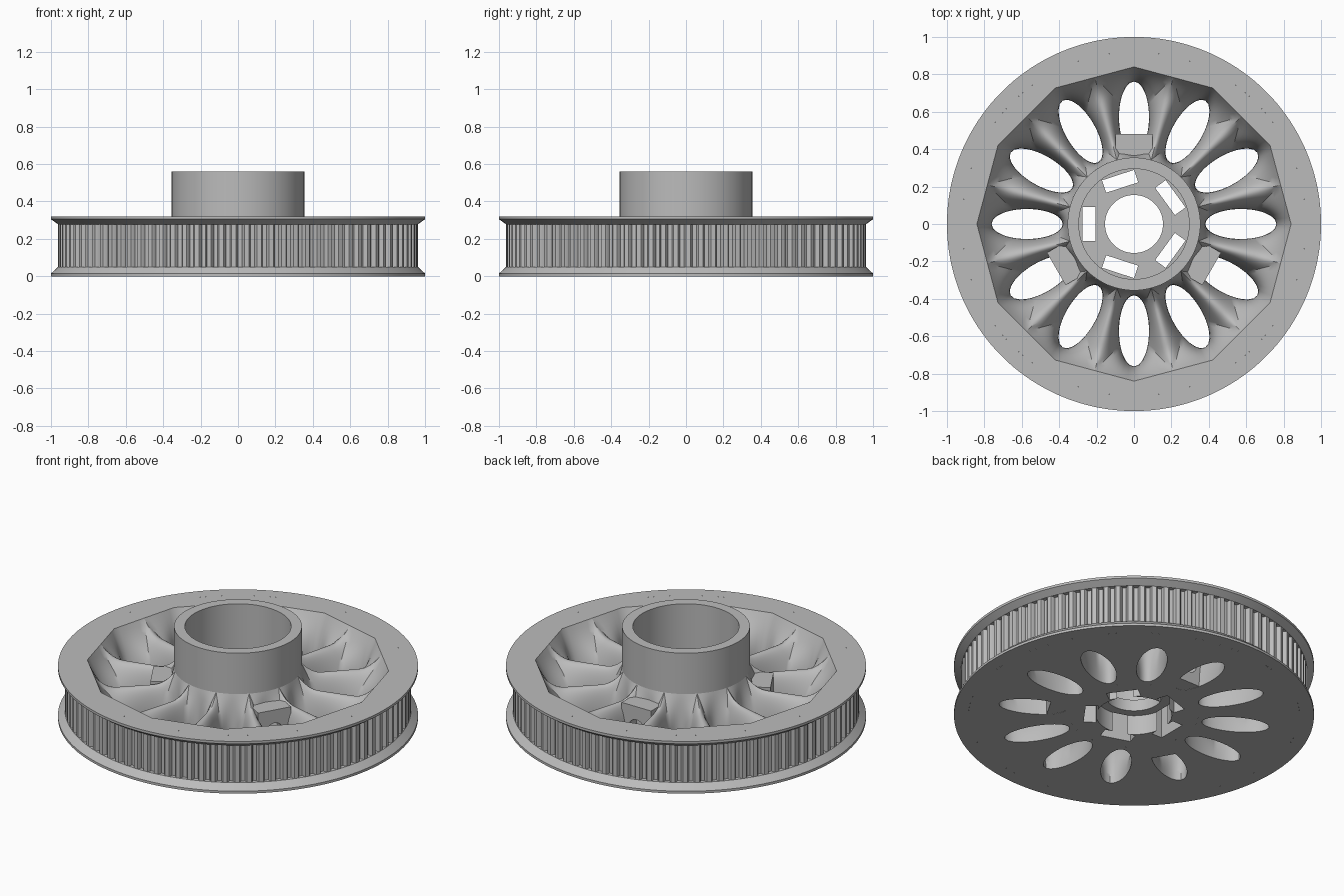
import bpy, bmesh, math
from math import sin, cos, pi, radians, sqrt
from mathutils import Vector, Matrix

cube = bpy.data.objects.get("Cube")
if cube:
    bpy.data.objects.remove(cube, do_unlink=True)

grey = bpy.data.materials.new("plain_grey")
grey.use_nodes = True
colour = (0.5, 0.5, 0.5, 1)
grey.diffuse_color = colour
grey.node_tree.nodes["Principled BSDF"].inputs["Base Color"].default_value = colour

HUB_R, RIM_R, TOP, JOIN_R = 0.355, 0.84, 0.32, 0.92
HALF = radians(15)
APOTHEM = RIM_R * cos(HALF)


def finish(name, bm, recalc=True):
    bmesh.ops.remove_doubles(bm, verts=bm.verts, dist=0.0002)
    if recalc:
        bmesh.ops.recalc_face_normals(bm, faces=bm.faces)
    mesh = bpy.data.meshes.new(name)
    bm.to_mesh(mesh)
    bm.free()
    mesh.materials.append(grey)
    obj = bpy.data.objects.new(name, mesh)
    bpy.context.collection.objects.link(obj)
    return obj


def smooth(obj, angle=35):
    bpy.ops.object.select_all(action='DESELECT')
    obj.select_set(True)
    bpy.context.view_layer.objects.active = obj
    bpy.ops.object.shade_smooth_by_angle(angle=radians(angle))


def lathe(name, profile, steps, closed=False):
    """Spin (radius, height) points around z, counter-clockwise outline."""
    bm = bmesh.new()
    rings = [[bm.verts.new((r * cos(2 * pi * i / steps), r * sin(2 * pi * i / steps), z))
              for i in range(steps)] for r, z in profile]
    pairs = list(zip(rings, rings[1:]))
    if closed:
        pairs.append((rings[-1], rings[0]))
    for a, b in pairs:
        for i in range(steps):
            j = (i + 1) % steps
            bm.faces.new((a[i], a[j], b[j], b[i]))
    return finish(name, bm, recalc=False)


def cut(obj, cutter):
    mod = obj.modifiers.new("cut", 'BOOLEAN')
    mod.operation = 'DIFFERENCE'
    mod.solver = 'EXACT'
    mod.object = cutter
    bpy.context.view_layer.objects.active = obj
    bpy.ops.object.modifier_apply(modifier=mod.name)
    bpy.data.objects.remove(cutter, do_unlink=True)


def box(bm, low, high, turn):
    size = Vector(high) - Vector(low)
    mid = (Vector(high) + Vector(low)) / 2
    m = Matrix.Rotation(turn, 4, 'Z') @ Matrix.Translation(mid) @ Matrix.Diagonal((*size, 1))
    bmesh.ops.create_cube(bm, size=1, matrix=m)


# Flanges and the band's inner closing walls
smooth(lathe("lower_flange", [(JOIN_R, 0), (1, 0), (1, 0.015), (0.962, 0.05), (0.9, 0.05)], 180))
smooth(lathe("upper_flange", [(0.9, 0.278), (0.962, 0.278), (1, 0.305), (1, TOP), (JOIN_R, TOP)], 180))

# Toothed belt band
TEETH = 90
tooth = [(0, 0.962), (0.36, 0.962), (0.44, 0.955), (0.52, 0.938), (0.84, 0.938), (0.92, 0.955)]
bm = bmesh.new()
low, high = [], []
for t in range(TEETH):
    for u, r in tooth:
        a = 2 * pi * (t + u) / TEETH
        low.append(bm.verts.new((r * cos(a), r * sin(a), 0.05)))
        high.append(bm.verts.new((r * cos(a), r * sin(a), 0.278)))
for i in range(len(low)):
    j = (i + 1) % len(low)
    bm.faces.new((low[i], low[j], high[j], high[i]))
smooth(finish("toothed_band", bm, recalc=False), 30)

# Dished web with twelve oval openings: one wedge repeated around
CENTRE, LONG, SHORT = 0.572, 0.19, 0.08


def polar(r, a):
    return Vector((r * cos(a), r * sin(a)))


def web_height(p, s):
    r = p.length
    a = abs(math.atan2(p.y, p.x))
    to_rim = max(0, APOTHEM - r * cos(HALF - a))
    rim_rise = max(0, 1 - to_rim / 0.13) ** 2
    hub_rise = max(0, 1 - (r - HUB_R) / 0.12) ** 2
    return 0.24 * sqrt(1 - (1 - s) ** 2) + s * (0.08 * rim_rise + 0.07 * hub_rise)


N_ARC, N_SIDE, N_RIM, N_S = 10, 16, 6, 16
corner_a, corner_b, tip = polar(APOTHEM, -HALF), polar(APOTHEM, HALF), Vector((RIM_R, 0))
edge = [polar(HUB_R, HALF - 2 * HALF * i / N_ARC) for i in range(N_ARC)]
edge += [polar(HUB_R + (APOTHEM - HUB_R) * i / N_SIDE, -HALF) for i in range(N_SIDE)]
rim_start = len(edge)
edge += [corner_a.lerp(tip, i / N_RIM) for i in range(N_RIM)]
edge += [tip.lerp(corner_b, i / N_RIM) for i in range(N_RIM)]
rim_end = len(edge)
edge += [polar(APOTHEM + (HUB_R - APOTHEM) * i / N_SIDE, HALF) for i in range(N_SIDE)]

bm = bmesh.new()
for k in range(12):
    rot = Matrix.Rotation(k * 2 * HALF, 3, 'Z')

    def vert(p, z):
        return bm.verts.new(rot @ Vector((p.x, p.y, z)))

    columns, floor, lips = [], [], {}
    for i, outer in enumerate(edge):
        d = outer - Vector((CENTRE, 0))
        inner = Vector((CENTRE, 0)) + d / sqrt((d.x / LONG) ** 2 + (d.y / SHORT) ** 2)
        col = []
        for n in range(N_S + 1):
            s = (n / N_S) ** 2
            p = inner.lerp(outer, s)
            col.append(vert(p, web_height(p, s)))
        columns.append(col)
        floor.append(vert(outer, 0))
        if rim_start <= i <= rim_end:
            q = outer.normalized() * JOIN_R
            lips[i] = (vert(q, TOP), vert(q, 0))
    for i in range(len(edge)):
        j = (i + 1) % len(edge)
        a, b = columns[i], columns[j]
        for n in range(N_S):
            bm.faces.new((a[n], b[n], b[n + 1], a[n + 1]))
        bm.faces.new((floor[i], floor[j], b[0], a[0]))
        if i in lips and j in lips:
            bm.faces.new((a[-1], b[-1], lips[j][0], lips[i][0]))
            bm.faces.new((lips[i][1], lips[j][1], floor[j], floor[i]))
smooth(finish("spoked_web", bm, recalc=False), 40)

# Hub with stepped bore, cut by five slots
hub = lathe("hub", [(0.21, 0), (HUB_R, 0), (HUB_R, 0.56), (0.295, 0.56), (0.295, 0.19),
                    (0.155, 0.19), (0.155, 0.12), (0.21, 0.12)], 96, closed=True)
bm = bmesh.new()
for k in range(5):
    box(bm, (0.205, -0.09, -0.1), (0.275, 0.09, 0.3), pi + k * 2 * pi / 5)
cut(hub, finish("slot_cutter", bm))
smooth(hub, 30)

# Three screw bosses beside the hub, each with a radial hole
for k in range(3):
    turn = pi / 2 + k * 2 * pi / 3
    bm = bmesh.new()
    box(bm, (0.34, -0.1, 0.001), (0.48, 0.1, 0.25), turn)
    boss = finish("screw_boss", bm)
    bm = bmesh.new()
    m = (Matrix.Rotation(turn, 4, 'Z') @ Matrix.Translation((0.46, 0, 0.12))
         @ Matrix.Rotation(pi / 2, 4, 'Y'))
    bmesh.ops.create_cone(bm, cap_ends=True, segments=24, radius1=0.05, radius2=0.05,
                          depth=0.2, matrix=m)
    cut(boss, finish("screw_cutter", bm))
    smooth(boss, 30)
